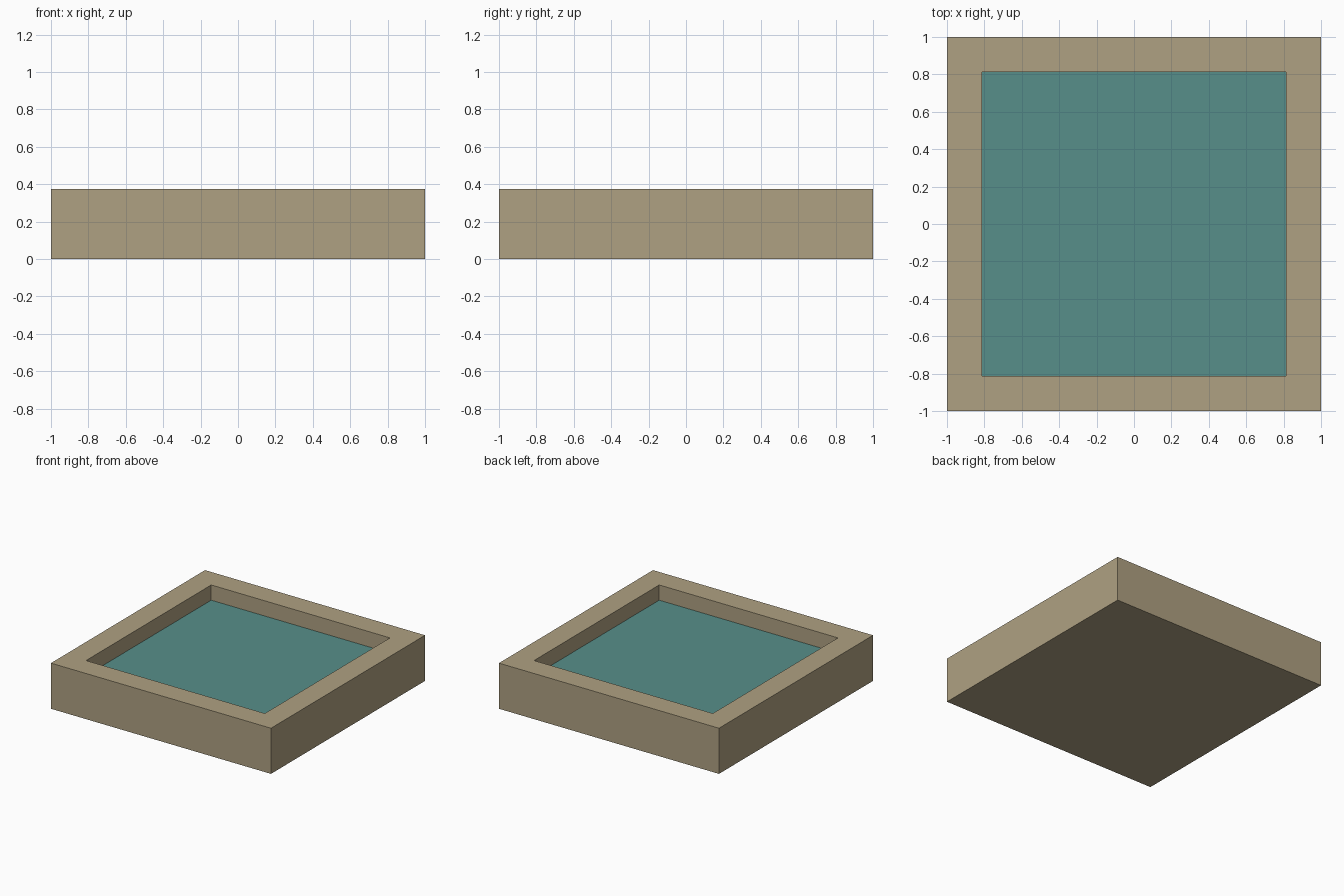
import bpy
import bmesh
from mathutils import Matrix

cube = bpy.data.objects.get("Cube")
if cube:
    bpy.data.objects.remove(cube, do_unlink=True)

HEIGHT = 0.375      # rim height
WALL = 0.1875       # rim width
FLOOR = 0.125       # basin floor height
WATER = 0.25        # water level


def srgb(r, g, b):
    def lin(c):
        c /= 255
        return c / 12.92 if c <= 0.04045 else ((c + 0.055) / 1.055) ** 2.4
    return (lin(r), lin(g), lin(b), 1.0)


def material(name, colour):
    mat = bpy.data.materials.new(name)
    mat.use_nodes = True
    mat.diffuse_color = colour
    bsdf = next(n for n in mat.node_tree.nodes if n.type == 'BSDF_PRINCIPLED')
    bsdf.inputs["Base Color"].default_value = colour
    return mat


def add_object(name, bm, mat):
    mesh = bpy.data.meshes.new(name)
    bm.to_mesh(mesh)
    bm.free()
    mesh.materials.append(mat)
    obj = bpy.data.objects.new(name, mesh)
    bpy.context.collection.objects.link(obj)
    return obj


stone = material("tan stone", srgb(175, 161, 130))
teal = material("teal water", srgb(87, 143, 138))

# Square basin: a slab whose top is inset, then sunk to the floor
bm = bmesh.new()
bmesh.ops.create_cube(bm, size=1, matrix=Matrix.Translation((0, 0, HEIGHT / 2))
                      @ Matrix.Diagonal((2, 2, HEIGHT, 1)))
bm.normal_update()
top = max(bm.faces, key=lambda f: f.calc_center_median().z)
bmesh.ops.inset_region(bm, faces=[top], thickness=WALL, use_even_offset=True)
sunk = bmesh.ops.extrude_discrete_faces(bm, faces=[top])["faces"][0]
for v in sunk.verts:
    v.co.z = FLOOR
bmesh.ops.recalc_face_normals(bm, faces=bm.faces)
add_object("basin", bm, stone)

# Water surface, meeting the inner walls
bm = bmesh.new()
bmesh.ops.create_grid(bm, x_segments=1, y_segments=1, size=1 - WALL,
                      matrix=Matrix.Translation((0, 0, WATER)))
add_object("water", bm, teal)
